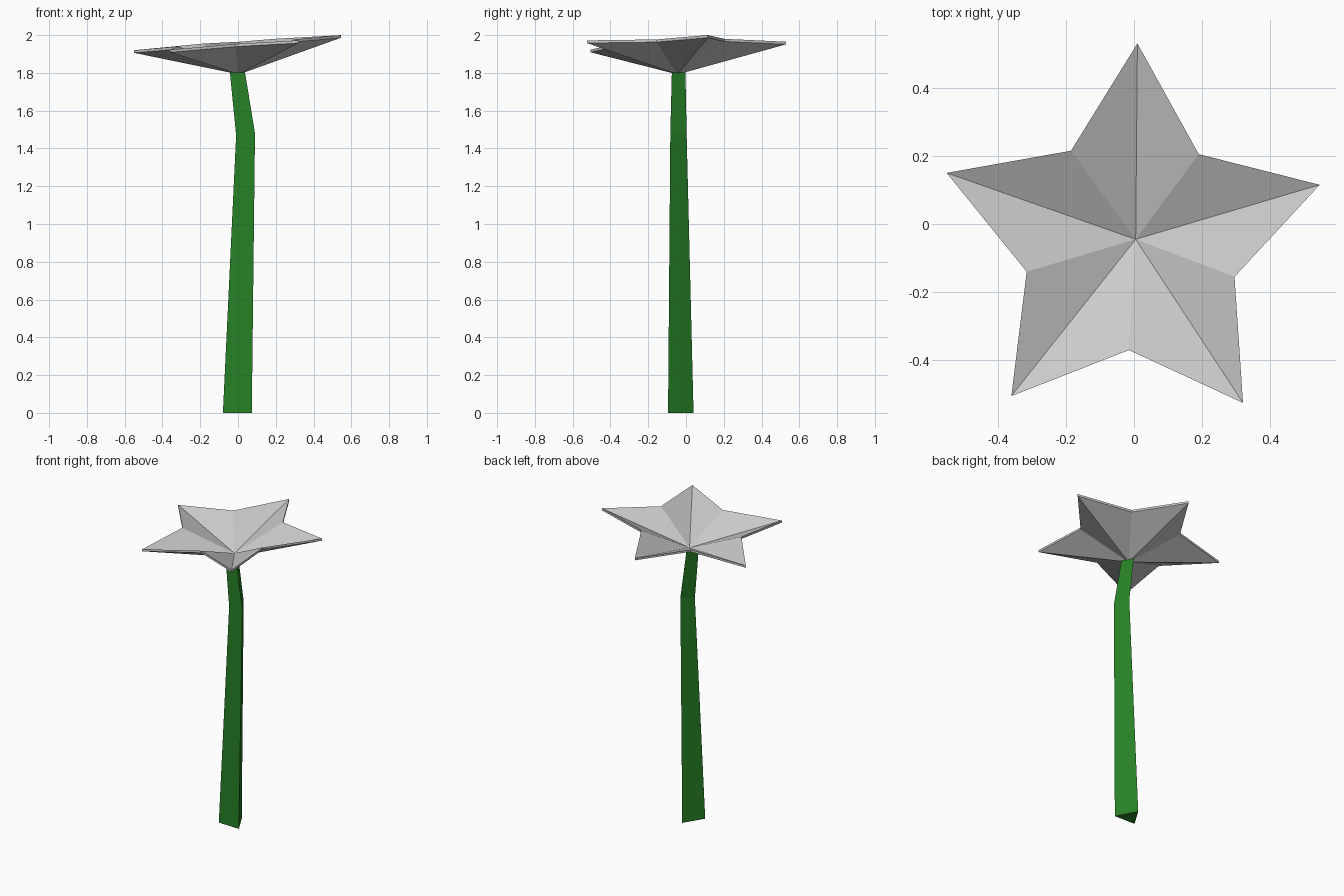
import bpy, bmesh

cube = bpy.data.objects.get("Cube")
if cube:
    bpy.data.objects.remove(cube, do_unlink=True)


def make_material(name, color):
    mat = bpy.data.materials.new(name)
    mat.use_nodes = True
    mat.diffuse_color = color
    mat.node_tree.nodes["Principled BSDF"].inputs["Base Color"].default_value = color
    return mat


def finish(name, bm, mat):
    bmesh.ops.recalc_face_normals(bm, faces=bm.faces)
    mesh = bpy.data.meshes.new(name)
    bm.to_mesh(mesh)
    bm.free()
    mesh.materials.append(mat)
    obj = bpy.data.objects.new(name, mesh)
    bpy.context.collection.objects.link(obj)
    return obj


def bridge(bm, low, high):
    n = len(low)
    for i in range(n):
        j = (i + 1) % n
        bm.faces.new((low[i], low[j], high[j], high[i]))


green = make_material("stem green", (0.02, 0.22, 0.02, 1))
grey = make_material("petal grey", (0.6, 0.6, 0.6, 1))

# Stem: tapering three-sided prism with one bend
sections = [
    [(-0.08, -0.09, 0), (0.073, -0.095, 0), (0, 0.04, 0)],
    [(-0.01, -0.08, 1.47), (0.09, -0.083, 1.48), (0.04, 0.003, 1.49)],
    [(-0.043, -0.073, 1.803), (0.037, -0.075, 1.803), (0, -0.003, 1.803)],
]
bm = bmesh.new()
rings = [[bm.verts.new(p) for p in s] for s in sections]
for low, high in zip(rings, rings[1:]):
    bridge(bm, low, high)
bm.faces.new(rings[0])
bm.faces.new(rings[-1])
finish("stem", bm, green)

# Flower: tilted five-pointed shallow bowl, tips alternating with notches
rim = [
    (0.01, 0.53, 1.965), (0.19, 0.205, 1.98),
    (0.545, 0.115, 2.0), (0.295, -0.155, 1.977),
    (0.32, -0.525, 1.972), (-0.015, -0.37, 1.953),
    (-0.36, -0.505, 1.923), (-0.315, -0.14, 1.94),
    (-0.55, 0.15, 1.92), (-0.185, 0.215, 1.955),
]
bm = bmesh.new()
shells = []
for drop, center_z in ((0, 1.818), (0.014, 1.792)):
    ring = [bm.verts.new((x, y, z - drop)) for x, y, z in rim]
    center = bm.verts.new((0.005, -0.045, center_z))
    for i in range(len(ring)):
        bm.faces.new((center, ring[i], ring[(i + 1) % len(ring)]))
    shells.append(ring)
bridge(bm, shells[1], shells[0])
finish("flower", bm, grey)
